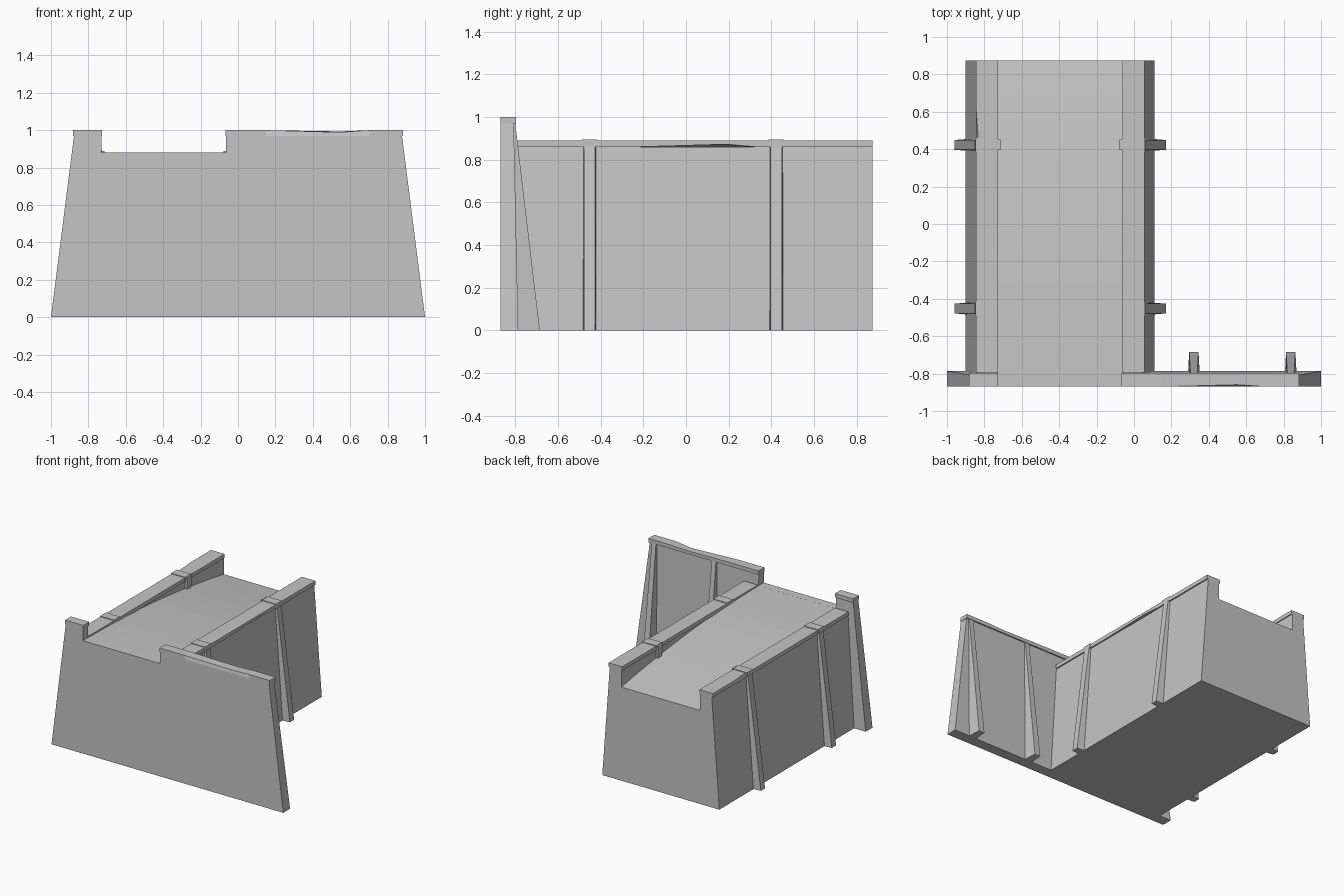
import bpy
import bmesh

cube = bpy.data.objects.get("Cube")
if cube:
    bpy.data.objects.remove(cube, do_unlink=True)

concrete = bpy.data.materials.new("concrete_grey")
concrete.use_nodes = True
GREY = (0.56, 0.56, 0.56, 1)
concrete.diffuse_color = GREY
concrete.node_tree.nodes["Principled BSDF"].inputs["Base Color"].default_value = GREY


def loft(name, rings):
    """Join rings of matching points into one closed, flat-shaded solid."""
    bm = bmesh.new()
    rows = [[bm.verts.new(p) for p in ring] for ring in rings]
    n = len(rows[0])
    for a, b in zip(rows, rows[1:]):
        for i in range(n):
            j = (i + 1) % n
            bm.faces.new((a[i], a[j], b[j], b[i]))
    bm.faces.new(rows[0])
    bm.faces.new(rows[-1])
    bmesh.ops.recalc_face_normals(bm, faces=bm.faces)
    mesh = bpy.data.meshes.new(name)
    bm.to_mesh(mesh)
    bm.free()
    mesh.materials.append(concrete)
    obj = bpy.data.objects.new(name, mesh)
    bpy.context.collection.objects.link(obj)
    return obj


def quad(x0, x1, y0, y1, z):
    return [(x0, y0, z), (x1, y0, z), (x1, y1, z), (x0, y1, z)]


MID = -0.395          # centre line of the ramp
FRONT, BACK = -0.87, 0.875
WALL_BACK = -0.80
RIM_LOW, RIM_TOP = 0.86, 0.89


def deck_z(y):
    t = (y - FRONT) / (BACK - FRONT)
    return 0.88 - 0.15 * t * t


# Ramp body: battered sides, side parapets and a gently curving deck
def body_ring(y):
    half = [(0.505, 0), (0.44, RIM_LOW), (0.34, RIM_LOW), (0.34, min(deck_z(y), RIM_LOW - 0.002))]
    if deck_z(y) > RIM_LOW:
        half[2:] = [(0.34, RIM_LOW), (0.335, deck_z(y))]
    ring = half + [(-d, z) for d, z in reversed(half)]
    return [(MID + d, y, z) for d, z in ring]


STEPS = 10
loft("ramp_body", [body_ring(WALL_BACK - 0.02 + (BACK - WALL_BACK + 0.02) * i / STEPS)
                   for i in range(STEPS + 1)])

# Parapet copings: (y, underside chip, top edge chip) along the length
CHIPS = {
    1: ("left_coping", [(-0.795, 0, 0), (-0.23, 0, 0), (0.19, 0.012, 0), (0.33, 0, 0), (BACK, 0, 0)]),
    -1: ("right_coping", [(-0.795, 0, 0), (0.45, 0, 0), (0.47, 0, 0.012), (0.62, 0, 0), (BACK, 0, 0)]),
}
for s, (name, chips) in CHIPS.items():
    loft(name, [[(MID + s * 0.333, y, RIM_LOW), (MID + s * 0.45, y, RIM_LOW + low),
                 (MID + s * (0.45 - top), y, RIM_TOP), (MID + s * 0.333, y, RIM_TOP)]
                for y, low, top in chips])

# Side posts with a head block and an inner bracket
for s, side in ((1, "left"), (-1, "right")):
    for y, place in ((-0.452, "front"), (0.423, "back")):
        def post_ring(inner, outer, z):
            pts = ((inner, -0.033), (outer, -0.026), (outer, 0.026), (inner, 0.033))
            return [(MID + s * d, y + w, z) for d, w in pts]

        loft(f"{side}_{place}_post", [post_ring(0.48, 0.565, 0), post_ring(0.42, 0.455, RIM_LOW + 0.005)])
        head = (MID + s * 0.331, MID + s * 0.453, y - 0.036, y + 0.036)
        loft(f"{side}_{place}_post_head", [quad(*head, RIM_LOW), quad(*head, RIM_TOP + 0.005)])
        if place == "back":
            foot = (MID + s * 0.325, MID + s * 0.36, y - 0.022, y + 0.022)
            top = (MID + s * 0.318, MID + s * 0.36, y - 0.028, y + 0.028)
            loft(f"{side}_{place}_bracket", [quad(*foot, 0.75), quad(*top, RIM_TOP)])

# Front wall: tapered outline with a notch for the deck
NOTCH = (-0.73, -0.063)
CAP_LOW = 0.97
outline = [(-1, 0), (1, 0), (0.877, CAP_LOW), (NOTCH[1], CAP_LOW), (NOTCH[1], 0.88),
           (NOTCH[0], 0.88), (NOTCH[0], CAP_LOW), (-0.877, CAP_LOW)]
loft("front_wall", [[(x, FRONT, z) for x, z in outline],
                    [(x, -0.786 - 0.022 * z, z) for x, z in outline]])

# Wall copings, the long one worn along its front top edge: (x, wear)
COPINGS = {
    "short_wall_coping": [(-0.882, 0), (NOTCH[0] + 0.004, 0)],
    "long_wall_coping": [(NOTCH[1] - 0.004, 0), (0.15, 0), (0.55, 0.011), (0.7, 0), (0.882, 0)],
}
for name, stations in COPINGS.items():
    loft(name, [[(x, FRONT, CAP_LOW), (x, -0.797, CAP_LOW), (x, -0.797, 1 - wear * 0.6),
                 (x, FRONT + wear, 1 - wear)] for x, wear in stations])

# Tapering buttresses behind the free end of the wall
for x, name in ((0.32, "inner_buttress"), (0.838, "outer_buttress")):
    rings = []
    for z, reach, half in ((0, -0.685, 0.025), (CAP_LOW, -0.8, 0.018)):
        rings.append([(x - half - 0.008, -0.83, z), (x + half + 0.008, -0.83, z),
                      (x + half, reach, z), (x - half, reach, z)])
    loft(name, rings)
